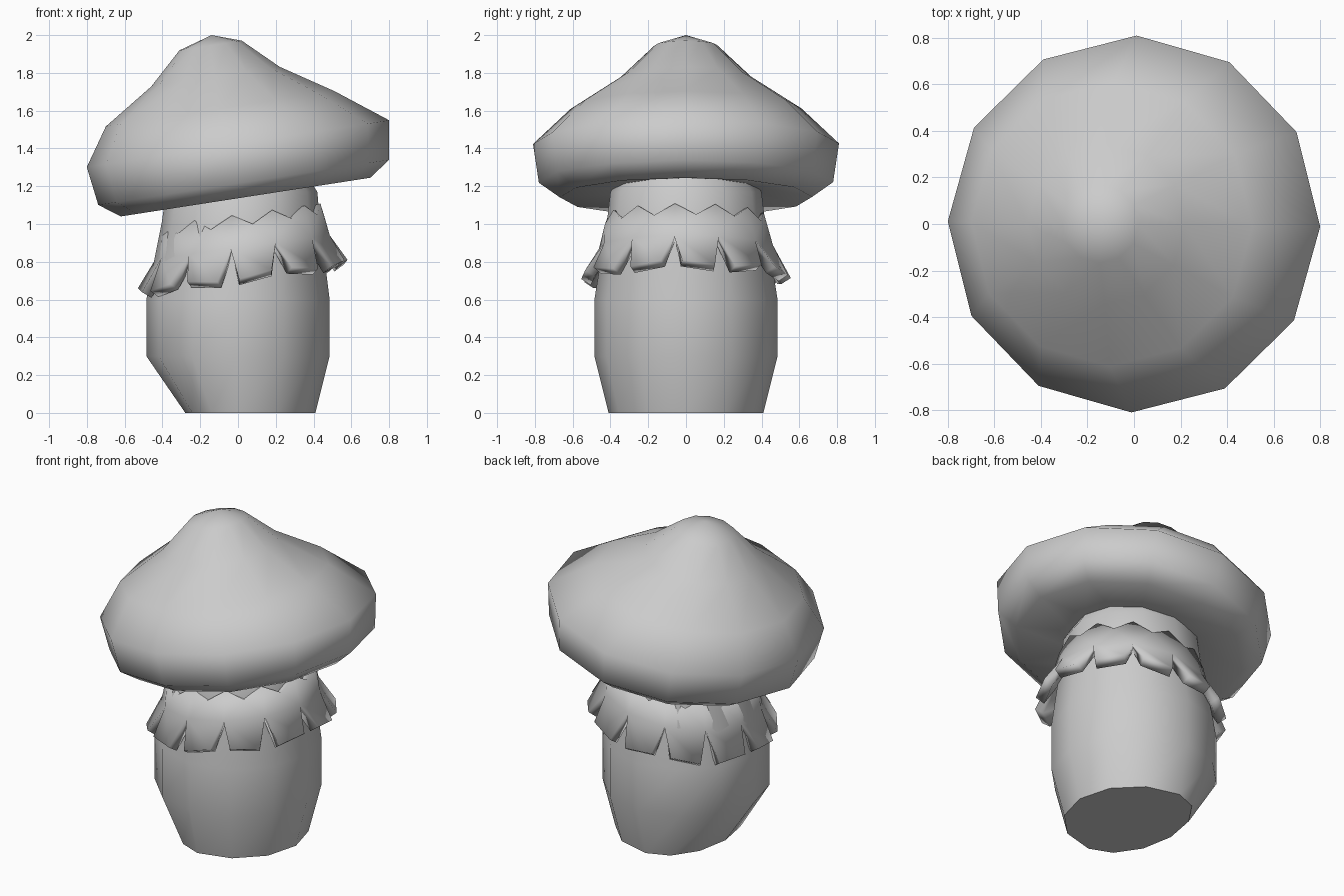
import bpy, bmesh, math

if "Cube" in bpy.data.objects:
    bpy.data.objects.remove(bpy.data.objects["Cube"])

SIDES = 12


def finish(name, bm, angle):
    bmesh.ops.recalc_face_normals(bm, faces=bm.faces)
    me = bpy.data.meshes.new(name)
    bm.to_mesh(me)
    bm.free()
    ob = bpy.data.objects.new(name, me)
    bpy.context.collection.objects.link(ob)
    bpy.ops.object.select_all(action='DESELECT')
    ob.select_set(True)
    bpy.context.view_layer.objects.active = ob
    bpy.ops.object.shade_smooth_by_angle(angle=math.radians(angle))
    return ob


def loft(name, rings, angle, tilt=0.0, turn=0.0, apex=None):
    """rings: (centre x, centre z, radius, squash of the left half)"""
    bm = bmesh.new()
    t = math.atan(tilt)
    loops = []
    for cx, cz, r, squash in rings:
        loop = []
        for i in range(SIDES):
            a = math.tau * i / SIDES + turn
            x, y = r * math.cos(a), r * math.sin(a)
            if x < 0:
                x *= squash
            loop.append(bm.verts.new((cx + x * math.cos(t), y, cz + x * math.sin(t))))
        loops.append(loop)
    for lo, hi in zip(loops, loops[1:]):
        for i in range(SIDES):
            j = (i + 1) % SIDES
            bm.faces.new((lo[i], lo[j], hi[j], hi[i]))
    bm.faces.new(loops[0])
    if apex:
        v = bm.verts.new(apex)
        for i in range(SIDES):
            bm.faces.new((loops[-1][i], loops[-1][(i + 1) % SIDES], v))
    else:
        bm.faces.new(loops[-1])
    return finish(name, bm, angle)


# Stem, undercut on its left side at the base
loft("stem", [(0, 0, 0.41, 0.68), (0, 0.30, 0.485, 1), (0, 0.60, 0.485, 1),
              (0.015, 1.0, 0.42, 1), (0.02, 1.17, 0.40, 1), (0.02, 1.28, 0.33, 1)], 45)

# Tilted cap with a shallow hollow underneath
loft("cap", [(0.02, 1.19, 0.35, 1), (0.04, 1.1425, 0.668, 1), (0.03, 1.22, 0.779, 1),
             (0, 1.425, 0.81, 1), (-0.095, 1.61, 0.612, 1), (-0.12, 1.78, 0.344, 1),
             (-0.145, 1.945, 0.167, 1)],
     75, tilt=0.155, turn=math.radians(-0.8), apex=(-0.14, 0, 2.0))

# Flared collar with a ragged lower edge of twelve teeth
bm = bmesh.new()


def collar_vert(deg, r, z):
    a = math.radians(deg)
    x = 0.025 + r * math.cos(a)
    return bm.verts.new((x, r * math.sin(a), z + 0.135 * x))


step = 360 / SIDES
start = [-8 + step * i for i in range(SIDES)]
peaks = [collar_vert(a, 0.415, 1.05) for a in start]
notches = [collar_vert(a, 0.465, 0.875) for a in start]
for i, a in enumerate(start):
    j = (i + 1) % SIDES
    drop = 0.012 * (-1) ** i
    valley = collar_vert(a + step / 2, 0.432, 0.99)
    left = collar_vert(a + 6, 0.555, 0.72 + drop)
    right = collar_vert(a + step - 6, 0.555, 0.72 - drop)
    bm.faces.new((peaks[i], notches[i], valley))
    bm.faces.new((notches[i], notches[j], valley))
    bm.faces.new((notches[j], peaks[j], valley))
    bm.faces.new((notches[i], left, right, notches[j]))
collar = finish("collar", bm, 30)
thick = collar.modifiers.new("thickness", 'SOLIDIFY')
thick.thickness = 0.06
thick.offset = -1
